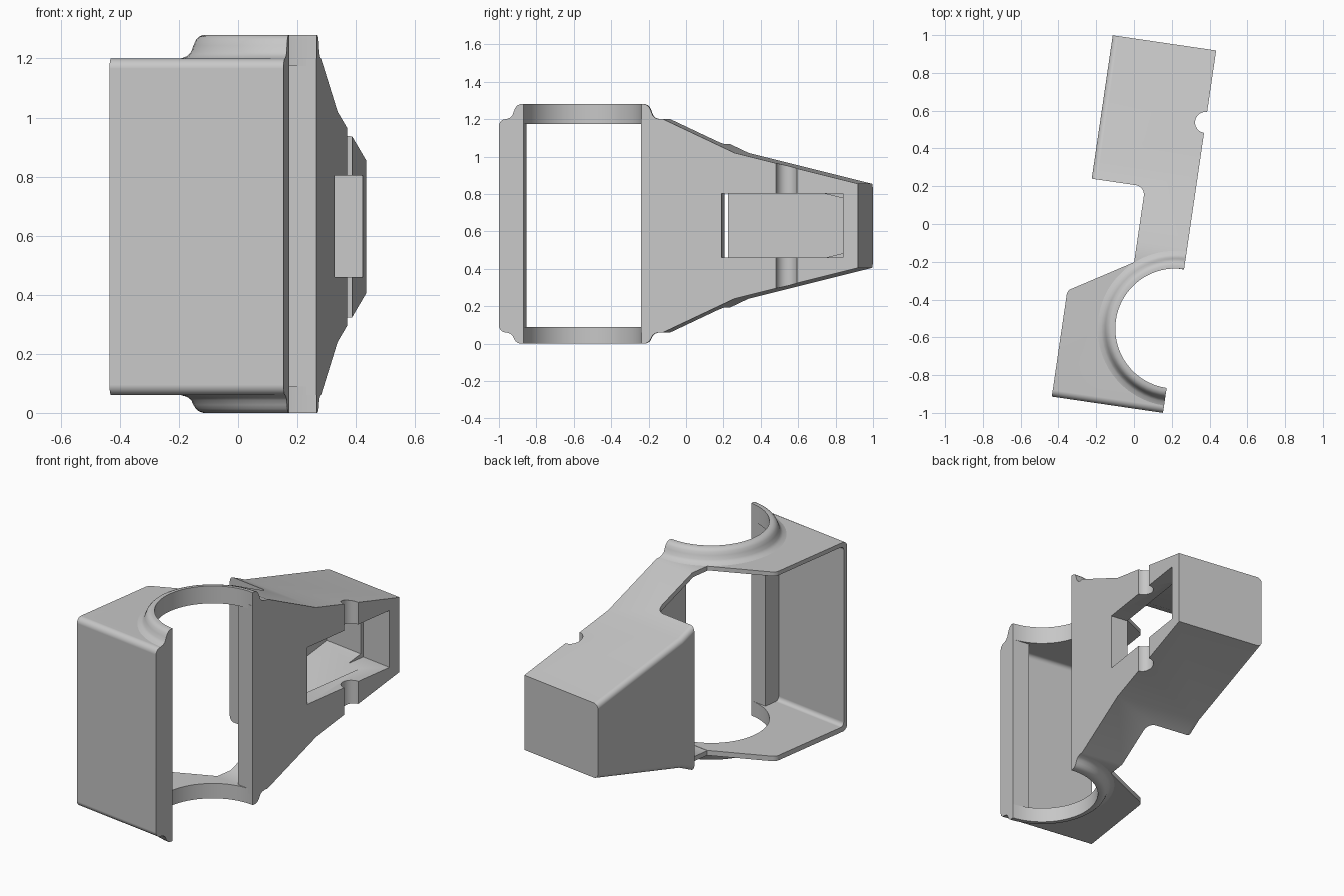
import bpy, bmesh, math
from mathutils import Matrix

cube = bpy.data.objects.get("Cube")
if cube:
    bpy.data.objects.remove(cube, do_unlink=True)

grey = bpy.data.materials.new("plain grey")
grey.use_nodes = True
grey.diffuse_color = (0.57, 0.57, 0.57, 1)
grey.node_tree.nodes["Principled BSDF"].inputs["Base Color"].default_value = grey.diffuse_color

SPLIT = 0.297               # flat mating face of the half housing
INNER = 0.19                # inner side of the thick wall along that face
MID = 0.63                  # mid height of the body
TOP, BOTTOM = 1.2, 0.06
RING_Y, RING_R = -0.516, 0.318


def skin(name, loops):
    """Closed solid through a row of matching point loops."""
    bm = bmesh.new()
    rows = [[bm.verts.new(p) for p in loop] for loop in loops]
    n = len(rows[0])
    for a, b in zip(rows, rows[1:]):
        for i in range(n):
            j = (i + 1) % n
            bm.faces.new((a[i], a[j], b[j], b[i]))
    bm.faces.new(rows[0])
    bm.faces.new(rows[-1])
    bmesh.ops.recalc_face_normals(bm, faces=bm.faces)
    mesh = bpy.data.meshes.new(name)
    bm.to_mesh(mesh)
    bm.free()
    mesh.materials.append(grey)
    obj = bpy.data.objects.new(name, mesh)
    bpy.context.collection.objects.link(obj)
    return obj


def prism(name, outline, z0, z1):
    return skin(name, [[(x, y, z) for x, y in outline] for z in (z0, z1)])


def box(name, x0, x1, y0, y1, z0, z1):
    return prism(name, [(x0, y0), (x1, y0), (x1, y1), (x0, y1)], z0, z1)


def side_prism(name, upper, x0, x1):
    """Side outline given by its upper half, mirrored about mid height."""
    outline = upper + [(y, 2 * MID - z) for y, z in reversed(upper)]
    return skin(name, [[(x, y, z) for y, z in outline] for x in (x0, x1)])


def arc(cx, cy, r, a0, a1, steps):
    angles = [math.radians(a0 + (a1 - a0) * i / steps) for i in range(steps + 1)]
    return [(cx + r * math.cos(a), cy + r * math.sin(a)) for a in angles]


def round_edges(obj, test, radius):
    bm = bmesh.new()
    bm.from_mesh(obj.data)
    edges = [e for e in bm.edges if test(e.verts[0].co, e.verts[1].co)]
    bmesh.ops.bevel(bm, geom=edges, offset=radius, segments=5, profile=0.5, affect='EDGES')
    bm.to_mesh(obj.data)
    bm.free()


def cut(obj, cutter):
    cutter.hide_render = True
    mod = obj.modifiers.new("cut", 'BOOLEAN')
    mod.operation, mod.solver, mod.object = 'DIFFERENCE', 'EXACT', cutter
    bpy.context.view_layer.objects.active = obj
    bpy.ops.object.modifier_apply(modifier=mod.name)
    bpy.data.objects.remove(cutter, do_unlink=True)


def front_edge(a, b):
    return max(a.y, b.y) < -0.9 and abs(a.z - b.z) < 0.01


# Front wall with top and bottom plates, open at the side and back
shell = prism("front_shell", [(-0.298, -0.967), (SPLIT, -0.967), (SPLIT, -0.2),
                              (0.03, -0.2), (-0.298, -0.4)], BOTTOM, TOP)
round_edges(shell, front_edge, 0.035)
round_edges(shell, lambda a, b: max(a.x, b.x) < -0.25 and min(a.y, b.y) > -0.5, 0.02)
cavity = box("cavity", -0.6, 0.6, -0.94, 0.2, 0.09, 1.175)
round_edges(cavity, front_edge, 0.025)
cut(shell, cavity)
cut(shell, prism("bore", arc(SPLIT, RING_Y, RING_R, 0, 354.375, 63), -0.1, 1.4))

# Thick post at the free end of the front wall
post = box("front_post", INNER, SPLIT, -0.955, RING_Y - RING_R, 0.08, 1.18)

# Half collars with a flared foot, above and below
flare = [(0, 0), (0.018, 0), (0.033, 0.075), (0.044, 0.225), (0.052, 0.45),
         (0.06, 0.725), (0.073, 0.9), (0.094, 1)]
parts = [shell, post]
for name, rim, inner, foot in (("top_collar", 1.28, 1.175, TOP), ("bottom_collar", 0, 0.09, BOTTOM)):
    section = [(RING_R, inner)] + [(RING_R + r, rim + (foot - rim) * t) for r, t in flare]
    section.append((RING_R + 0.094, foot + (inner - foot) * 0.2))
    loops = []
    for x, y in arc(0, 0, 1, 90, 270, 32):
        loops.append([(SPLIT + r * x, RING_Y + r * y, z) for r, z in section])
    parts.append(skin(name, loops))

# Tapered grip and the web that joins it to the collar
grip = side_prism("grip_and_web", [(-0.2, TOP), (-0.08, TOP), (0.305, 1.02), (0.972, 0.855)],
                  -0.256, SPLIT)
round_edges(grip, lambda a, b: max(a.x, b.x) < -0.2 and abs(a.y - b.y) > 0.01, 0.03)
cut(grip, prism("web_relief", [(-0.6, 0.205)] + arc(-0.02, 0.155, 0.05, 90, 0, 6)
                + [(0.03, -0.6), (-0.6, -0.6)], -0.2, 1.5))

# Hollow behind the mating wall: thin plates in the web, thick walls in the grip
cut(grip, side_prism("web_hollow", [(-0.4, 1.172), (-0.09, 1.172), (0.205, 1.035)], -0.6, INNER))
cut(grip, side_prism("grip_hollow", [(0.1, 1.01), (0.305, 0.915), (0.872, 0.775)], -0.154, INNER))

# Slot through the mating wall and the pin groove
cut(grip, box("slot", 0.1, 0.4, 0.235, 0.892, 0.46, 0.803))
cut(grip, prism("pin_groove", arc(SPLIT, 0.587, 0.056, 0, 345, 23), -0.2, 1.5))
parts.append(grip)

# Turn everything to its resting angle and shade
turn = Matrix.Rotation(math.radians(-8.34), 4, 'Z')
bpy.ops.object.select_all(action='DESELECT')
for obj in parts:
    obj.data.transform(turn)
    obj.select_set(True)
bpy.context.view_layer.objects.active = grip
bpy.ops.object.shade_smooth_by_angle(angle=math.radians(32))
for obj in parts:
    obj.modifiers.new("even_shading", 'WEIGHTED_NORMAL').keep_sharp = True
